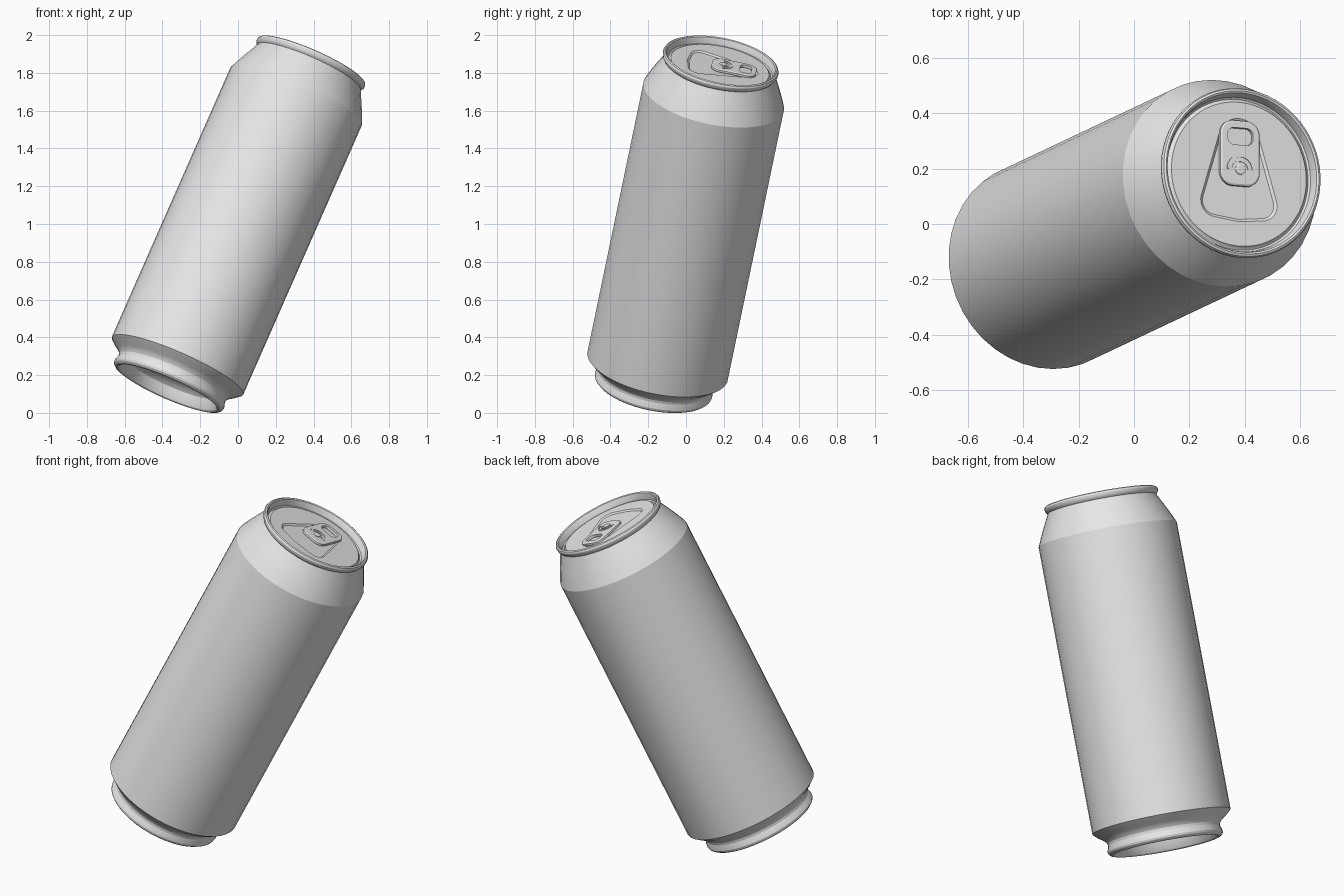
import bpy, bmesh, math
from mathutils import Vector, Matrix

if "Cube" in bpy.data.objects:
    bpy.data.objects.remove(bpy.data.objects["Cube"])

# Tilted can frame: local z runs along the can, origin at the lower shoulder
Z = Vector((0.396, 0.187, 0.899)).normalized()
Y = Vector((0, Z.z, -Z.y)).normalized()
X = Y.cross(Z)
FRAME = Matrix((X, Y, Z)).transposed().to_4x4()
FRAME.translation = Vector((-0.32, -0.15, 0.25))

metal = bpy.data.materials.new("plain_grey")
metal.diffuse_color = (0.8, 0.8, 0.8, 1)
metal.use_nodes = True
metal.node_tree.nodes["Principled BSDF"].inputs["Base Color"].default_value = metal.diffuse_color


def finish(name, bm, angle=20):
    bmesh.ops.recalc_face_normals(bm, faces=bm.faces)
    bm.transform(FRAME)
    me = bpy.data.meshes.new(name)
    bm.to_mesh(me)
    bm.free()
    ob = bpy.data.objects.new(name, me)
    bpy.context.collection.objects.link(ob)
    me.materials.append(metal)
    bpy.ops.object.select_all(action='DESELECT')
    ob.select_set(True)
    bpy.context.view_layer.objects.active = ob
    bpy.ops.object.shade_smooth_by_angle(angle=math.radians(angle))
    return ob


def hull(circles, n):
    """Loop around a set of circles (x, y, r), one point per normal angle."""
    pts = []
    for i in range(n):
        a = 2 * math.pi * (i + 0.5) / n
        c, s = math.cos(a), math.sin(a)
        x, y, r = max(circles, key=lambda k: k[0] * c + k[1] * s + k[2])
        pts.append((x + r * c, y + r * s))
    return pts


def rounded(w, y0, y1, r):
    return [(sx * (w - r), y, r) for sx in (-1, 1) for y in (y0 + r, y1 - r)]


def skin(name, loops, cap_first=False, cap_last=False, closed=False, angle=20):
    """Bridge a list of (points, height) loops."""
    bm = bmesh.new()
    rings = [[bm.verts.new((x, y, z)) for x, y in pts] for pts, z in loops]
    n = len(rings[0])
    pairs = list(zip(rings, rings[1:]))
    if closed:
        pairs.append((rings[-1], rings[0]))
    for a, b in pairs:
        for i in range(n):
            j = (i + 1) % n
            bm.faces.new((a[i], a[j], b[j], b[i]))
    if cap_first:
        bm.faces.new(rings[0])
    if cap_last:
        bm.faces.new(rings[-1])
    return finish(name, bm, angle)


def lathe(profile, n):
    return [(hull([(0, 0, r)], n), z) for r, z in profile]


# Body: domed base, foot, lower neck, straight wall, upper shoulder
dome = [(0.265 * math.sin(a), -0.085 + 0.075 * math.cos(a))
        for a in (math.pi / 2 * k / 8 for k in range(1, 9))]
wall = [(0.272, -0.11), (0.282, -0.128), (0.293, -0.134), (0.304, -0.131),
        (0.314, -0.122), (0.317, -0.112), (0.314, -0.098), (0.308, -0.08),
        (0.309, -0.066), (0.317, -0.052), (0.332, -0.038), (0.355, -0.022),
        (0.38, 0.0), (0.38, 1.587), (0.358, 1.637), (0.336, 1.683),
        (0.318, 1.718), (0.306, 1.742), (0.298, 1.758)]
skin("can_body", lathe(dome + wall, 40), cap_first=True)

# Lid: rolled rim, groove, flat panel with a sunken tapered area
N = 64
rim = [(0.297, 1.756), (0.304, 1.762), (0.310, 1.772), (0.312, 1.784),
       (0.308, 1.794), (0.300, 1.798), (0.293, 1.794), (0.289, 1.784),
       (0.284, 1.758), (0.277, 1.752), (0.270, 1.756), (0.265, 1.764)]


def taper(d):
    return hull([(-0.09, -0.105, 0.06 - d), (0.09, -0.105, 0.06 - d),
                 (0, -0.075, 0.1 - d), (0, 0.125, 0.08 - d)], N)


skin("lid", lathe(rim, N) + [(taper(0), 1.764), (taper(0.01), 1.757)],
     cap_last=True, angle=30)

# Pull tab: rounded plate with a finger hole
outer = rounded(0.077, -0.045, 0.195, 0.05)
inset = rounded(0.071, -0.039, 0.189, 0.045)
hole = hull(rounded(0.05, 0.105, 0.168, 0.026), 48)
skin("pull_tab", [(hull(outer, 48), 1.762), (hull(outer, 48), 1.774),
                  (hull(inset, 48), 1.778), (hole, 1.778), (hole, 1.762)],
     closed=True)

# Rivet and its curved raised ridges on the tab
skin("rivet", lathe([(0.02, 1.760), (0.02, 1.781), (0.015, 1.784)], 24),
     cap_last=True).data.transform(Matrix.Translation(Y * 0.015))


def ridge(name, r0, r1):
    bm = bmesh.new()
    rows = []
    for i in range(17):
        a = math.pi * i / 16
        rows.append([bm.verts.new((r * math.cos(a), 0.015 + r * math.sin(a), z))
                     for r, z in ((r0, 1.776), (r0, 1.781), (r1, 1.781), (r1, 1.776))])
    for a, b in zip(rows, rows[1:]):
        for k in range(4):
            bm.faces.new((a[k], a[(k + 1) % 4], b[(k + 1) % 4], b[k]))
    bm.faces.new(rows[0])
    bm.faces.new(rows[-1])
    finish(name, bm)


ridge("inner_tab_ridge", 0.028, 0.034)
ridge("outer_tab_ridge", 0.045, 0.053)
